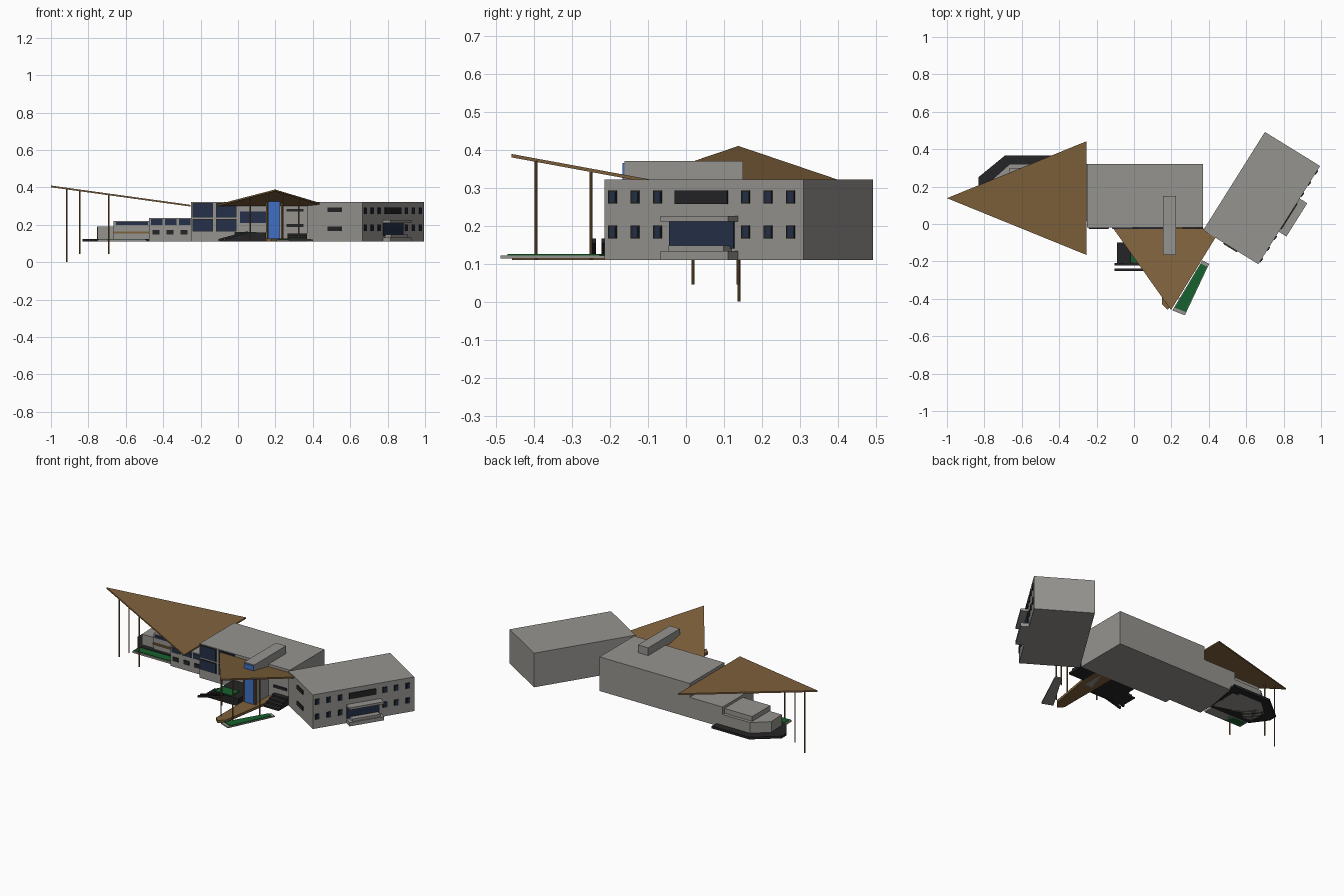
import bpy, bmesh, math
from mathutils import Vector

cube = bpy.data.objects.get("Cube")
if cube:
    bpy.data.objects.remove(cube, do_unlink=True)


def material(name, r, g, b):
    m = bpy.data.materials.new(name)
    m.use_nodes = True
    m.diffuse_color = (r, g, b, 1)
    m.node_tree.nodes["Principled BSDF"].inputs["Base Color"].default_value = (r, g, b, 1)
    return m


GREY = material("concrete grey", 0.30, 0.295, 0.275)
BROWN = material("timber brown", 0.21, 0.12, 0.045)
NAVY = material("navy glass", 0.018, 0.03, 0.065)
BLUE = material("bright blue glass", 0.05, 0.16, 0.55)
DARK = material("charcoal", 0.018, 0.018, 0.02)
GREEN = material("lawn green", 0.008, 0.12, 0.025)

BASE, ROOF = 0.11, 0.322


def slab(name, points, thickness, mat):
    """Solid hanging down from a planar outline of 3D points."""
    bm = bmesh.new()
    top = [bm.verts.new(p) for p in points]
    low = [bm.verts.new(Vector(p) - Vector((0, 0, thickness))) for p in points]
    bm.faces.new(top)
    bm.faces.new(low[::-1])
    for i in range(len(top)):
        j = (i + 1) % len(top)
        bm.faces.new((top[j], top[i], low[i], low[j]))
    bmesh.ops.recalc_face_normals(bm, faces=bm.faces)
    mesh = bpy.data.meshes.new(name)
    bm.to_mesh(mesh)
    bm.free()
    mesh.materials.append(mat)
    ob = bpy.data.objects.new(name, mesh)
    bpy.context.scene.collection.objects.link(ob)
    return ob


def prism(name, outline, z0, z1, mat):
    return slab(name, [(x, y, z1) for x, y in outline], z1 - z0, mat)


def box(name, x0, x1, y0, y1, z0, z1, mat):
    return prism(name, [(x0, y0), (x1, y0), (x1, y1), (x0, y1)], z0, z1, mat)


def wall_box(name, start, end, t0, t1, z0, z1, depth, mat):
    """Box standing out from a wall that runs from start to end."""
    a, u = Vector(start), (Vector(end) - Vector(start)).normalized()
    n = Vector((u.y, -u.x)) * depth
    p, q = a + u * t0, a + u * t1
    return prism(name, [p, q, q + n, p + n], z0, z1, mat)


def post(name, x, y, z0, z1):
    bpy.ops.mesh.primitive_cylinder_add(vertices=8, radius=0.004, depth=z1 - z0,
                                        location=(x, y, (z0 + z1) / 2))
    ob = bpy.context.object
    ob.name = name
    ob.data.materials.append(BROWN)


# Main hall and its roof lantern
box("main_hall", -0.25, 0.37, -0.02, 0.32, BASE, ROOF, GREY)
box("roof_lantern", 0.155, 0.225, -0.162, 0.15, 0.315, 0.37, GREY)
box("entrance_tower", 0.16, 0.225, -0.16, -0.02, BASE, 0.315, GREY)
box("tower_glass", 0.16, 0.222, -0.167, -0.16, BASE, 0.365, BLUE)
for x in (0.155, 0.235):
    box("tower_trim", x - 0.004, x + 0.004, -0.168, -0.155, BASE, 0.32, BROWN)

# Main hall windows
hall = ((-0.25, -0.02), (0.37, -0.02))
for t in (0.007, 0.133):
    for z0, z1 in ((0.168, 0.227), (0.243, 0.315)):
        wall_box("hall_window_frame", *hall, t, t + 0.11, z0 - 0.003, z1 + 0.003, 0.004, DARK)
        wall_box("hall_window", *hall, t + 0.003, t + 0.107, z0, z1, 0.006, NAVY)
wall_box("hall_window_middle", *hall, 0.262, 0.405, 0.21, 0.272, 0.006, NAVY)
for z in (0.27, 0.188):
    wall_box("hall_slit_window", *hall, 0.51, 0.6, z, z + 0.016, 0.006, DARK)

# Angled wing
near, far = Vector((0.665, -0.215)), Vector((0.995, 0.31))
back = Vector((-0.295, 0.182))
prism("angled_wing", [near, far, far + back, near + back], BASE, ROOF, GREY)
for t in (0.014, 0.084, 0.154, 0.427, 0.497, 0.567):
    for z0 in (0.166, 0.258):
        wall_box("wing_window", near, far, t, t + 0.026, z0, z0 + 0.035, 0.004, DARK)
        wall_box("wing_window_glass", near, far, t + 0.008, t + 0.023, z0 + 0.004, z0 + 0.031, 0.006, NAVY)
wall_box("wing_long_window", near, far, 0.222, 0.385, 0.257, 0.293, 0.006, DARK)
wall_box("wing_door_glass", near, far, 0.205, 0.405, 0.14, 0.212, 0.006, NAVY)
wall_box("wing_door_hood", near, far, 0.205, 0.415, 0.211, 0.225, 0.048, GREY)
wall_box("wing_door_step", near, far, 0.205, 0.415, BASE, 0.133, 0.048, GREY)
wall_box("wing_door_rail", near, far, 0.225, 0.395, 0.133, 0.148, 0.04, GREY)
for z in (0.168, 0.268):
    wall_box("wing_end_window", near + back, near, 0.13, 0.215, z, z + 0.024, 0.006, DARK)

# Stepped left annexe on a dark plinth
box("annexe_tall", -0.475, -0.25, 0.015, 0.32, BASE, 0.236, GREY)
box("annexe_middle", -0.665, -0.475, 0.12, 0.3, BASE, 0.22, GREY)
prism("annexe_end", [(-0.475, 0.13), (-0.75, 0.13), (-0.755, 0.24), (-0.665, 0.32), (-0.475, 0.32)],
      BASE, 0.19, GREY)
prism("annexe_plinth", [(-0.43, 0.366), (-0.69, 0.366), (-0.832, 0.25), (-0.832, 0.2),
                        (-0.76, 0.1), (-0.475, 0.1)], BASE, 0.124, DARK)
tall = ((-0.475, 0.015), (-0.25, 0.015))
for t in (0.01, 0.085, 0.16):
    wall_box("annexe_upper_window", *tall, t, t + 0.06, 0.2, 0.23, 0.006, NAVY)
    wall_box("annexe_lower_window", *tall, t + 0.008, t + 0.046, 0.148, 0.172, 0.006, DARK)
middle = ((-0.665, 0.12), (-0.475, 0.12))
wall_box("annexe_window_band", *middle, 0.012, 0.185, 0.198, 0.214, 0.006, NAVY)
wall_box("annexe_timber_band", *middle, 0.0, 0.19, 0.155, 0.165, 0.008, BROWN)
box("annexe_lawn_kerb", -0.75, -0.49, 0.035, 0.1, BASE, 0.121, GREY)
box("annexe_lawn", -0.742, -0.498, 0.042, 0.093, BASE, 0.125, GREEN)

# Sloping triangular canopies and their posts
slab("left_canopy", [(-1, 0.138, 0.41), (-0.255, -0.165, 0.307), (-0.255, 0.442, 0.307)], 0.009, BROWN)
slab("entrance_canopy", [(0.198, -0.46, 0.389), (0.465, -0.025, 0.309), (-0.11, -0.025, 0.309)], 0.009, BROWN)
post("left_post_outer", -0.915, 0.14, 0, 0.392)
post("left_post_middle", -0.845, 0.137, 0.045, 0.382)
post("left_post_inner", -0.69, 0.01 + 0.008, 0.045, 0.36)
for x in (0.16, 0.24):
    post("entrance_post_front", x, -0.395, BASE, 0.37)
for x in (0.065, 0.325):
    post("entrance_post_back", x, -0.25, BASE, 0.342)

# Entrance path and planted bed beside it
prism("entrance_path", [(0.15, -0.38), (0.15, -0.43), (0.18, -0.458), (0.215, -0.42),
                        (0.28, -0.02), (0.15, -0.02)], BASE, 0.126, BROWN)
bed = [Vector(p) for p in ((0.205, -0.462), (0.272, -0.488), (0.402, -0.213), (0.365, -0.195))]
centre = sum(bed, Vector((0, 0))) / 4
prism("planted_bed_kerb", bed, 0.114, 0.121, GREY)
prism("planted_bed", [centre + (p - centre) * 0.88 for p in bed], 0.116, 0.125, GREEN)

# Side stair with rails, raised terrace and planter
for i in range(6):
    x = -0.09 + i * 0.02
    box("stair_tread", x, x + 0.022, -0.21, -0.1, BASE, 0.118 + i * 0.008, DARK)
for y in (-0.25, -0.222):
    slab("stair_rail", [(-0.105, y, 0.124), (-0.105, y + 0.013, 0.124),
                        (0.05, y + 0.013, 0.166), (0.05, y, 0.166)], 0.012, DARK)
box("terrace", -0.02, 0.15, -0.21, -0.02, BASE, 0.158, DARK)
box("terrace_planting", -0.015, 0.1, -0.205, -0.13, 0.15, 0.163, GREEN)
for i in range(4):
    y = -0.13 + i * 0.027
    box("right_terrace_step", 0.265, 0.37, y, -0.02, BASE, 0.122 + i * 0.011, DARK)
